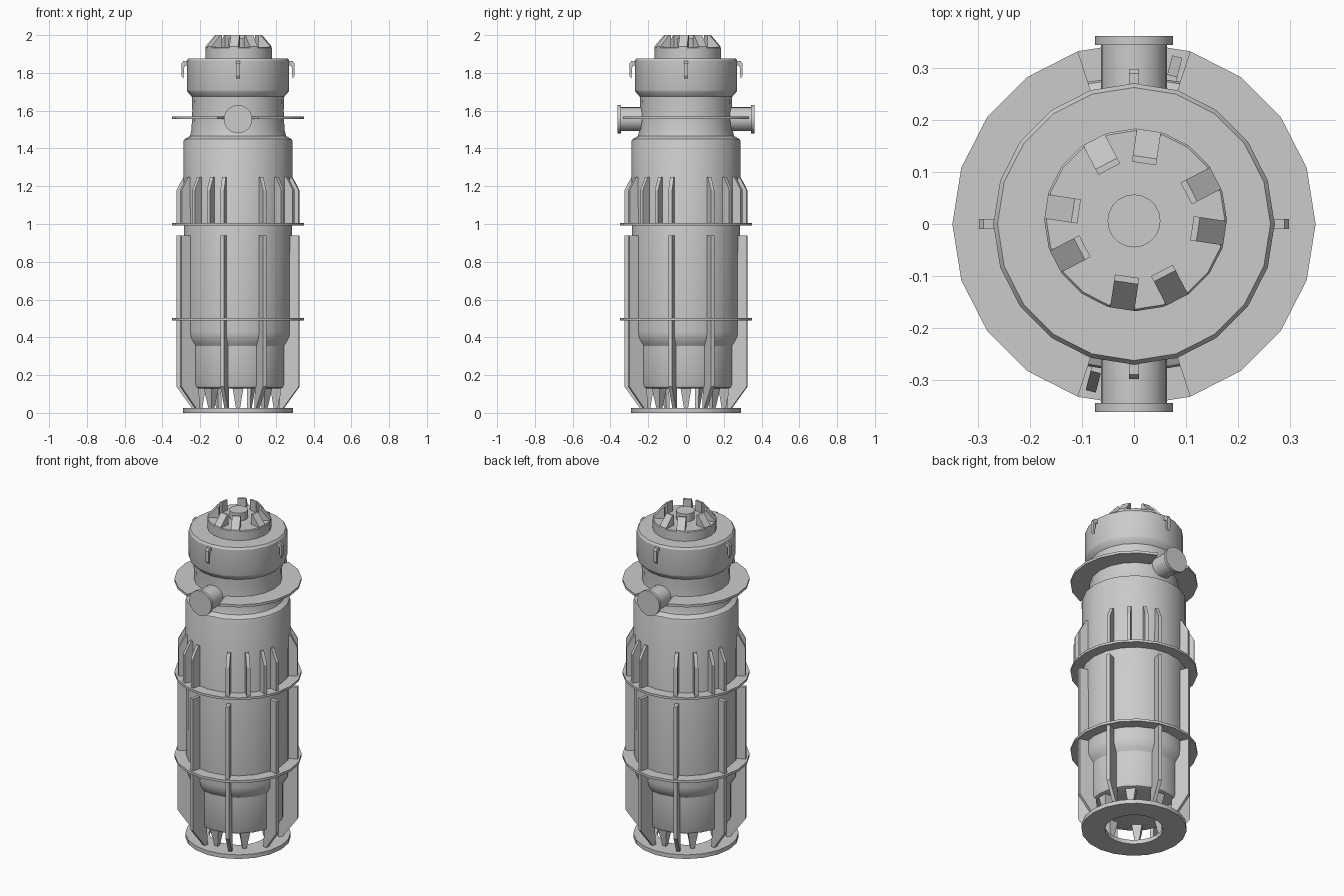
import bpy, bmesh
from math import cos, sin, pi, radians

if "Cube" in bpy.data.objects:
    bpy.data.objects.remove(bpy.data.objects["Cube"])

N = 20


def finish(name, bm, smooth=True):
    bmesh.ops.remove_doubles(bm, verts=bm.verts, dist=1e-5)
    bmesh.ops.recalc_face_normals(bm, faces=bm.faces)
    me = bpy.data.meshes.new(name)
    bm.to_mesh(me)
    bm.free()
    ob = bpy.data.objects.new(name, me)
    bpy.context.collection.objects.link(ob)
    if smooth:
        bpy.ops.object.select_all(action='DESELECT')
        ob.select_set(True)
        bpy.context.view_layer.objects.active = ob
        bpy.ops.object.shade_smooth_by_angle(angle=radians(32))
    return ob


def lathe(name, prof, n=N, start=0, segs=None, closed=False, loc=(0, 0, 0), rot=(0, 0, 0)):
    """Revolve (r, z) points; open profiles get end caps, segs < n makes a sector."""
    full = segs is None
    cnt = n if full else segs + 1
    bm = bmesh.new()
    cols = [[bm.verts.new((r * cos(start + 2 * pi * i / n), r * sin(start + 2 * pi * i / n), z))
             for r, z in prof] for i in range(cnt)]
    m = len(prof)
    for i in range(cnt if full else segs):
        a, b = cols[i], cols[(i + 1) % cnt]
        for j in range(m if closed else m - 1):
            k = (j + 1) % m
            bm.faces.new((a[j], b[j], b[k], a[k]))
    if not closed:
        bm.faces.new([c[0] for c in cols])
        bm.faces.new([c[-1] for c in cols])
    elif not full:
        bm.faces.new(cols[0])
        bm.faces.new(cols[-1])
    ob = finish(name, bm)
    ob.location = loc
    ob.rotation_euler = rot
    return ob


def plates(name, outline, width, angles, loc=(0, 0, 0)):
    """Radial plates: an (r, z) outline given thickness, copied to each angle.
    width may be a list with one value per point."""
    bm = bmesh.new()
    ws = width if isinstance(width, list) else [width] * len(outline)
    for a in angles:
        a = radians(a)
        sides = []
        for s in (-0.5, 0.5):
            sides.append([bm.verts.new((r * cos(a) - s * w * sin(a), r * sin(a) + s * w * cos(a), z))
                          for (r, z), w in zip(outline, ws)])
        p, q = sides
        bm.faces.new(p)
        bm.faces.new(q)
        for j in range(len(p)):
            k = (j + 1) % len(p)
            bm.faces.new((p[j], p[k], q[k], q[j]))
    ob = finish(name, bm, smooth=False)
    ob.location = loc
    return ob


def ring(name, r0, r1, z0, z1, **kw):
    return lathe(name, [(r0, z0), (r1, z0), (r1, z1), (r0, z1)], closed=True, **kw)


def around(*base):
    return [b + 90 * k for k in range(4) for b in base]


# main stepped casing with neck and cap
lathe("casing", [(0.235, 0.13), (0.248, 0.135), (0.255, 0.15), (0.255, 0.355), (0.265, 0.37),
                 (0.283, 0.40), (0.286, 0.43), (0.288, 1.44), (0.284, 1.45), (0.255, 1.465),
                 (0.246, 1.50), (0.242, 1.60), (0.245, 1.675), (0.268, 1.70),
                 (0.271, 1.71), (0.271, 1.865), (0.263, 1.877)])

# flange rings; the upper one is interrupted at the pipes
ring("middle_flange", 0.27, 0.35, 0.992, 1.006)
ring("lower_flange", 0.27, 0.35, 0.488, 0.503)
for side, a in (("right", -72), ("left", 108)):
    ring("upper_flange_" + side, 0.23, 0.35, 1.555, 1.57, start=radians(a), segs=8)

# base ring
ring("base_ring", 0.16, 0.29, 0.0, 0.025)

# long lower fins, running down to the base ring
plates("lower_fins", [(0.27, 0.94), (0.335, 0.94), (0.335, 0.14), (0.245, 0.02), (0.225, 0.02),
                      (0.235, 0.14), (0.25, 0.15), (0.25, 0.38), (0.27, 0.41)],
       0.02, around(-14.5, 25))

# short gussets above the middle flange
plates("upper_gussets", [(0.275, 1.0), (0.333, 1.0), (0.333, 1.18), (0.295, 1.25), (0.275, 1.25)],
       0.02, around(-28, -14.5, 25, 45))

# tapered feet under the casing
plates("feet", [(0.17, 0.14), (0.23, 0.14), (0.21, 0.02), (0.19, 0.02)],
       [0.06, 0.06, 0.02, 0.02], around(0, 45))

# hooks on the cap
plates("cap_hooks", [(0.26, 1.862), (0.29, 1.862), (0.299, 1.85), (0.299, 1.785), (0.289, 1.77),
                     (0.284, 1.835), (0.26, 1.845)], 0.02, around(0))

# side pipes with end discs
for side, s in (("front", 1), ("back", -1)):
    lathe("pipe_" + side, [(0.0635, 0.15), (0.0635, 0.345), (0.075, 0.345), (0.075, 0.362)],
          n=24, loc=(0, 0, 1.555), rot=(s * pi / 2, 0, 0))

# top collar, central stud and claws
top = (0.003, 0.008, 0)
lathe("top_collar", [(0.176, 1.87), (0.176, 1.932), (0.172, 1.937)], loc=top)
lathe("top_stud", [(0.051, 1.93), (0.051, 1.985)], loc=(0, 0.006, 0))
plates("top_claws", [(0.11, 1.93), (0.174, 1.93), (0.174, 1.94), (0.122, 2.0), (0.11, 2.0)],
       0.047, around(-8.5, 27.5), loc=top)
